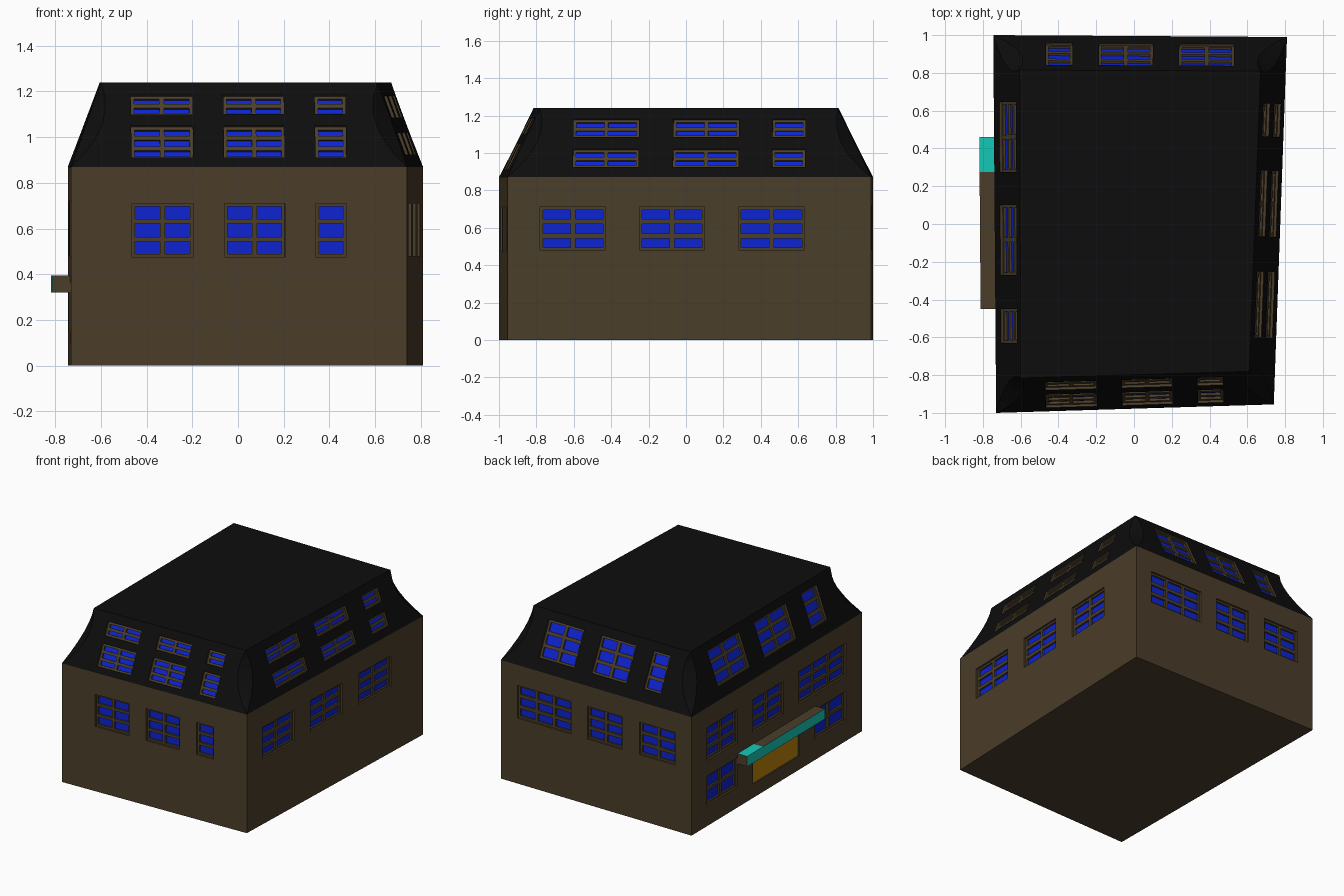
import bpy, bmesh
from mathutils import Vector, Matrix

if "Cube" in bpy.data.objects:
    bpy.data.objects.remove(bpy.data.objects["Cube"])

EAVE, TOP, DEPTH = 0.87, 1.24, 0.03


def material(name, rgb):
    m = bpy.data.materials.new(name)
    m.diffuse_color = (*rgb, 1)
    m.use_nodes = True
    m.node_tree.nodes["Principled BSDF"].inputs["Base Color"].default_value = m.diffuse_color
    return m


WALL = material("wall_brown", (0.07, 0.048, 0.023))
ROOF = material("roof_black", (0.004, 0.004, 0.004))
GLASS = material("glass_blue", (0.004, 0.017, 0.64))
DOOR = material("door_ochre", (0.50, 0.23, 0.003))
TEAL = material("canopy_teal", (0.007, 0.58, 0.46))


def finish(bm, name, mats):
    bmesh.ops.recalc_face_normals(bm, faces=bm.faces)
    me = bpy.data.meshes.new(name)
    bm.to_mesh(me)
    bm.free()
    ob = bpy.data.objects.new(name, me)
    bpy.context.collection.objects.link(ob)
    for m in mats:
        me.materials.append(m)
    return ob


def slab(bm, M, u0, u1, v0, v1, n0, n1, mat=0):
    T = Matrix.Translation(((u0 + u1) / 2, (v0 + v1) / 2, (n0 + n1) / 2))
    S = Matrix.Diagonal((u1 - u0, v1 - v0, n1 - n0, 1))
    r = bmesh.ops.create_cube(bm, size=1, matrix=M @ T @ S)
    for f in {f for v in r["verts"] for f in v.link_faces}:
        f.material_index = mat


# Slightly skewed footprint and roof deck: front left, front right, back right, back left
base = [Vector((x, y, EAVE)) for x, y in
        [(-0.73, -1.0), (0.74, -0.955), (0.81, 0.99), (-0.745, 1.0)]]
deck = [Vector((x, y, TOP)) for x, y in
        [(-0.60, -0.815), (0.61, -0.78), (0.67, 0.81), (-0.605, 0.815)]]

# House shell: walls plus mansard roof whose hips are hollowed by a curve
bm = bmesh.new()
low = [bm.verts.new((p.x, p.y, 0)) for p in base]
eave = [bm.verts.new(p) for p in base]
top = [bm.verts.new(p) for p in deck]
bm.faces.new(low[::-1])
bm.faces.new(top).material_index = 1
STEPS = 6
hips = []
for i in range(4):
    before, after = [eave[i]], [eave[i]]
    for k in range(1, STEPS):
        t = k / STEPS
        p = [base[j].lerp(deck[j], t) for j in (i - 1, i, (i + 1) % 4)]
        c = 0.28 * t * (1 - t)
        before.append(bm.verts.new(p[1] + (p[0] - p[1]).normalized() * c))
        after.append(bm.verts.new(p[1] + (p[2] - p[1]).normalized() * c))
    hips.append((before + [top[i]], after + [top[i]]))
for i in range(4):
    j = (i + 1) % 4
    bm.faces.new((low[i], low[j], eave[j], eave[i]))
    bm.faces.new(hips[j][0] + hips[i][1][::-1]).material_index = 1
    b, a = hips[i]
    for k in range(STEPS):
        quad = list(dict.fromkeys((b[k], a[k], a[k + 1], b[k + 1])))
        bm.faces.new(quad).material_index = 1
shell = finish(bm, "house_shell", [WALL, ROOF])


def plane(side, roof, s0, s1, z0, z1):
    """Local frame (along, up, outward) and size of a rectangle on one side."""
    A, B = base[side], base[(side + 1) % 4]
    axis = side % 2
    u = (B - A).normalized()
    v = Vector((0, 0, 1))
    if roof:
        w = deck[side] - A
        v = (w - u * w.dot(u)).normalized()
    n = u.cross(v)
    mid = A + (B - A) * (((s0 + s1) / 2 - A[axis]) / (B - A)[axis])
    c = mid + v * (((z0 + z1) / 2 - EAVE) / v.z)
    M = Matrix((u, v, n)).transposed().to_4x4()
    M.translation = c
    return M, (s1 - s0) / 2, (z1 - z0) / 2 / v.z


cut = bmesh.new()


def window(name, side, roof, s0, s1, z0, z1, cols, rows, bar):
    M, a, b = plane(side, roof, s0, s1, z0, z1)
    slab(cut, M, -a, a, -b, b, -DEPTH, 0.05)
    bm = bmesh.new()
    slab(bm, M, -a, a, -b, b, -DEPTH, -DEPTH + 0.003, 1)
    lo, hi, rim = -DEPTH, -0.014, 0.014
    # rim and glazing bars
    for half, count, vertical in ((a, cols, True), (b, rows, False)):
        for k in range(count + 1):
            x = -half + 2 * half * k / count
            e0 = -half if k == 0 else (half - rim if k == count else x - bar / 2)
            e1 = half if k == count else (-half + rim if k == 0 else x + bar / 2)
            if vertical:
                slab(bm, M, e0, e1, -b, b, lo, hi)
            else:
                slab(bm, M, -a, a, e0, e1, lo, hi)
    finish(bm, name, [WALL, GLASS])


# Window rows: name, side, on roof, z range, pane rows, bar width, [(from, to, columns)]
front = [(-0.465, -0.195, 2), (-0.06, 0.205, 2), (0.34, 0.475, 1)]
right = [(-0.605, -0.255, 2), (-0.07, 0.28, 2), (0.46, 0.635, 1)]
ROWS = [
    ("front_wall_window", 0, False, 0.475, 0.71, 3, 0.02, front),
    ("front_lower_roof_window", 0, True, 0.91, 1.05, 3, 0.02, front),
    ("front_upper_roof_window", 0, True, 1.10, 1.185, 2, 0.02, front),
    ("right_wall_window", 1, False, 0.48, 0.71, 3, 0.026,
     [(-0.78, -0.43, 2), (-0.25, 0.10, 2), (0.28, 0.635, 2)]),
    ("right_lower_roof_window", 1, True, 0.925, 1.02, 2, 0.02, right),
    ("right_upper_roof_window", 1, True, 1.085, 1.18, 2, 0.02, right),
    ("back_wall_window", 2, False, 0.48, 0.72, 3, 0.024,
     [(0.24, 0.675, 3), (-0.18, 0.105, 2), (-0.61, -0.32, 2)]),
    ("back_roof_window", 2, True, 0.95, 1.185, 3, 0.024,
     [(0.24, 0.53, 2), (-0.185, 0.10, 2), (-0.465, -0.325, 1)]),
    ("left_wall_window", 3, False, 0.48, 0.72, 3, 0.024,
     [(0.46, 0.82, 2), (-0.08, 0.28, 2), (-0.81, -0.26, 3)]),
    ("left_ground_window", 3, False, 0.15, 0.365, 2, 0.024,
     [(0.46, 0.82, 2), (-0.81, -0.45, 2)]),
    ("left_roof_window", 3, True, 0.95, 1.185, 3, 0.024,
     [(0.275, 0.645, 2), (-0.27, 0.10, 2), (-0.63, -0.45, 1)]),
]
for name, side, roof, z0, z1, rows, bar, spans in ROWS:
    for k, (s0, s1, cols) in enumerate(spans, 1):
        window(f"{name}_{k}", side, roof, s0, s1, z0, z1, cols, rows, bar)

# Wide door on the left side
M, a, b = plane(3, False, -0.26, 0.28, 0.10, 0.32)
slab(cut, M, -a, a, -b, b, -0.015, 0.05)
bm = bmesh.new()
slab(bm, M, -a, a, -b, b, -0.015, -0.010)
finish(bm, "door", [DOOR])

# Canopy over the door: teal fascia, one teal end on top, brown elsewhere
for name, s0, s1, top_mat in (("canopy_main", -0.45, 0.275, 0),
                              ("canopy_end", 0.275, 0.46, 1)):
    M, a, b = plane(3, False, s0, s1, 0.32, 0.395)
    bm = bmesh.new()
    slab(bm, M, -a, a, -b, b, 0, 0.078)
    bm.normal_update()
    for f in bm.faces:
        if f.normal.x < -0.9:
            f.material_index = 1
        elif f.normal.z > 0.9:
            f.material_index = top_mat
    finish(bm, name, [WALL, TEAL])

# Cut the window and door recesses
cutter = finish(cut, "opening_cutter", [WALL])
cutter.hide_render = True
cutter.hide_viewport = True
mod = shell.modifiers.new("openings", "BOOLEAN")
mod.operation = "DIFFERENCE"
mod.solver = "EXACT"
mod.object = cutter
